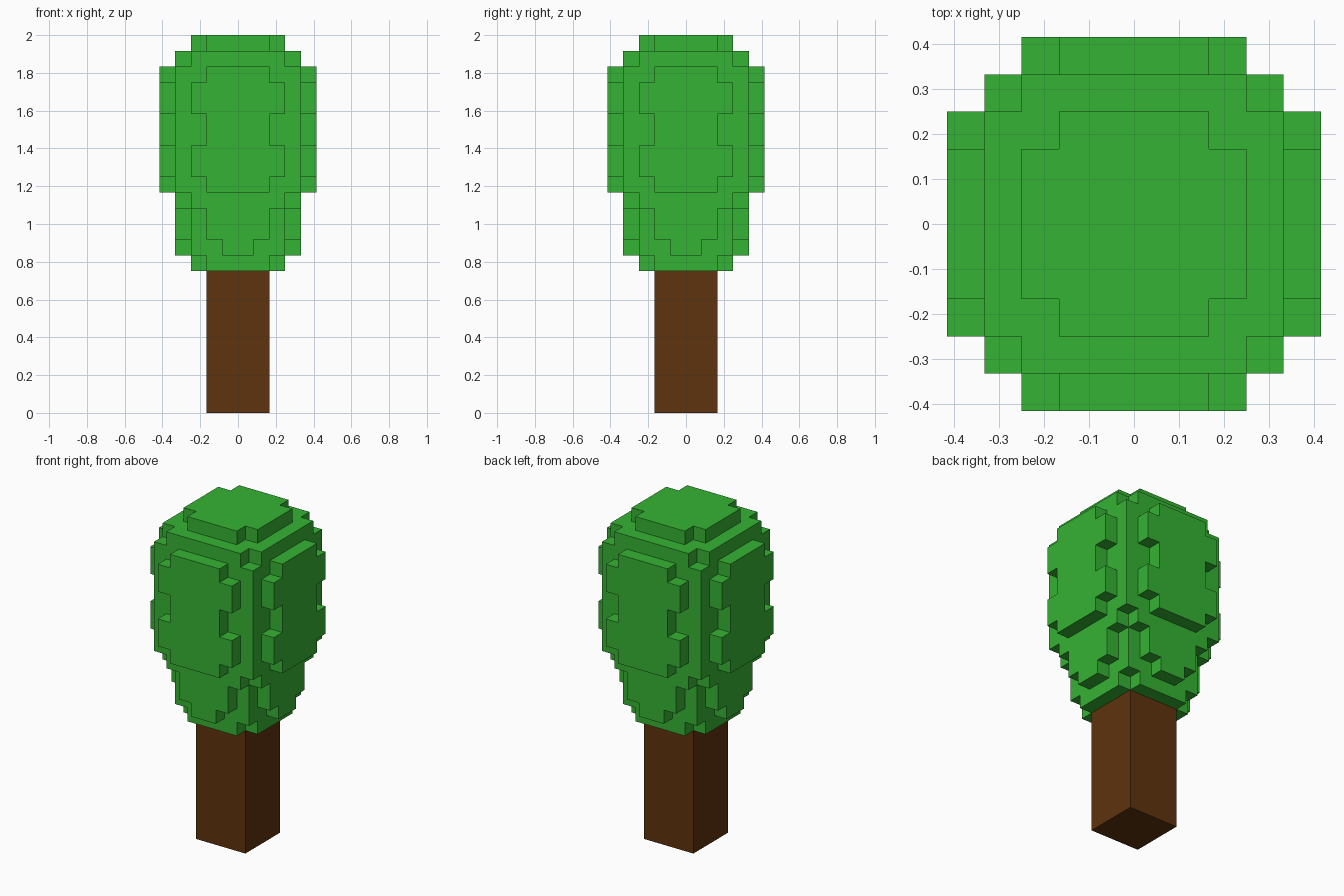
import bpy, bmesh, math
from mathutils import Vector

cube = bpy.data.objects.get("Cube")
if cube:
    bpy.data.objects.remove(cube, do_unlink=True)

U = 1 / 12  # size of one block


def material(name, rgb):
    m = bpy.data.materials.new(name)
    m.use_nodes = True
    m.diffuse_color = (*rgb, 1)
    bsdf = next(n for n in m.node_tree.nodes if n.type == 'BSDF_PRINCIPLED')
    bsdf.inputs["Base Color"].default_value = (*rgb, 1)
    bsdf.inputs["Roughness"].default_value = 0.9
    return m


def block_object(name, filled, z0, mat):
    """Mesh the outer faces of a set of unit blocks and merge the flat areas."""
    bm = bmesh.new()
    verts = {}

    def vert(p):
        key = tuple(round(c * 2) for c in p)
        if key not in verts:
            verts[key] = bm.verts.new(((p.x) * U, (p.y) * U, (p.z + z0) * U))
        return verts[key]

    axes = [Vector((1, 0, 0)), Vector((0, 1, 0)), Vector((0, 0, 1))]
    for cell in filled:
        centre = Vector(cell) + Vector((0.5, 0.5, 0.5))
        for a in range(3):
            for s in (-1, 1):
                n = axes[a] * s
                if tuple(int(c) for c in Vector(cell) + n) in filled:
                    continue
                u = axes[(a + 1) % 3] * 0.5
                v = n.cross(u)
                f = centre + n * 0.5
                bm.faces.new([vert(f - u - v), vert(f + u - v),
                              vert(f + u + v), vert(f - u + v)])
    bmesh.ops.dissolve_limit(bm, angle_limit=math.radians(1),
                             verts=bm.verts[:], edges=bm.edges[:])
    bmesh.ops.recalc_face_normals(bm, faces=bm.faces[:])
    me = bpy.data.meshes.new(name)
    bm.to_mesh(me)
    bm.free()
    me.materials.append(mat)
    ob = bpy.data.objects.new(name, me)
    bpy.context.collection.objects.link(ob)
    return ob


green = material("leaf green", (0.036, 0.45, 0.034))
brown = material("bark brown", (0.112, 0.033, 0.004))

# Trunk: a plain square post
bpy.ops.mesh.primitive_cube_add(size=1, location=(0, 0, 4.5 * U))
trunk = bpy.context.object
trunk.name = "trunk"
for v in trunk.data.vertices:
    v.co = (v.co.x * 4 * U, v.co.y * 4 * U, v.co.z * 9 * U)
trunk.data.materials.append(brown)

# Foliage layers from the bottom up: (core half width, side plate half width, height)
layers = [(2, 2, 1), (3, 1, 1), (3, 2, 2), (3, 3, 1),
          (4, 2, 1), (4, 3, 2), (4, 2, 2), (4, 3, 2), (4, 2, 1),
          (3, 3, 1), (2, 2, 1)]
filled = set()
z = 0
for core, plate, height in layers:
    for k in range(z, z + height):
        for i in range(-5, 5):
            for j in range(-5, 5):
                lo, hi = sorted((abs(i + 0.5), abs(j + 0.5)))
                # square core plus a one-block plate on each of its four sides
                if hi < core or (hi < core + 1 and lo < plate):
                    filled.add((i, j, k))
    z += height
block_object("foliage", filled, 9, green)
